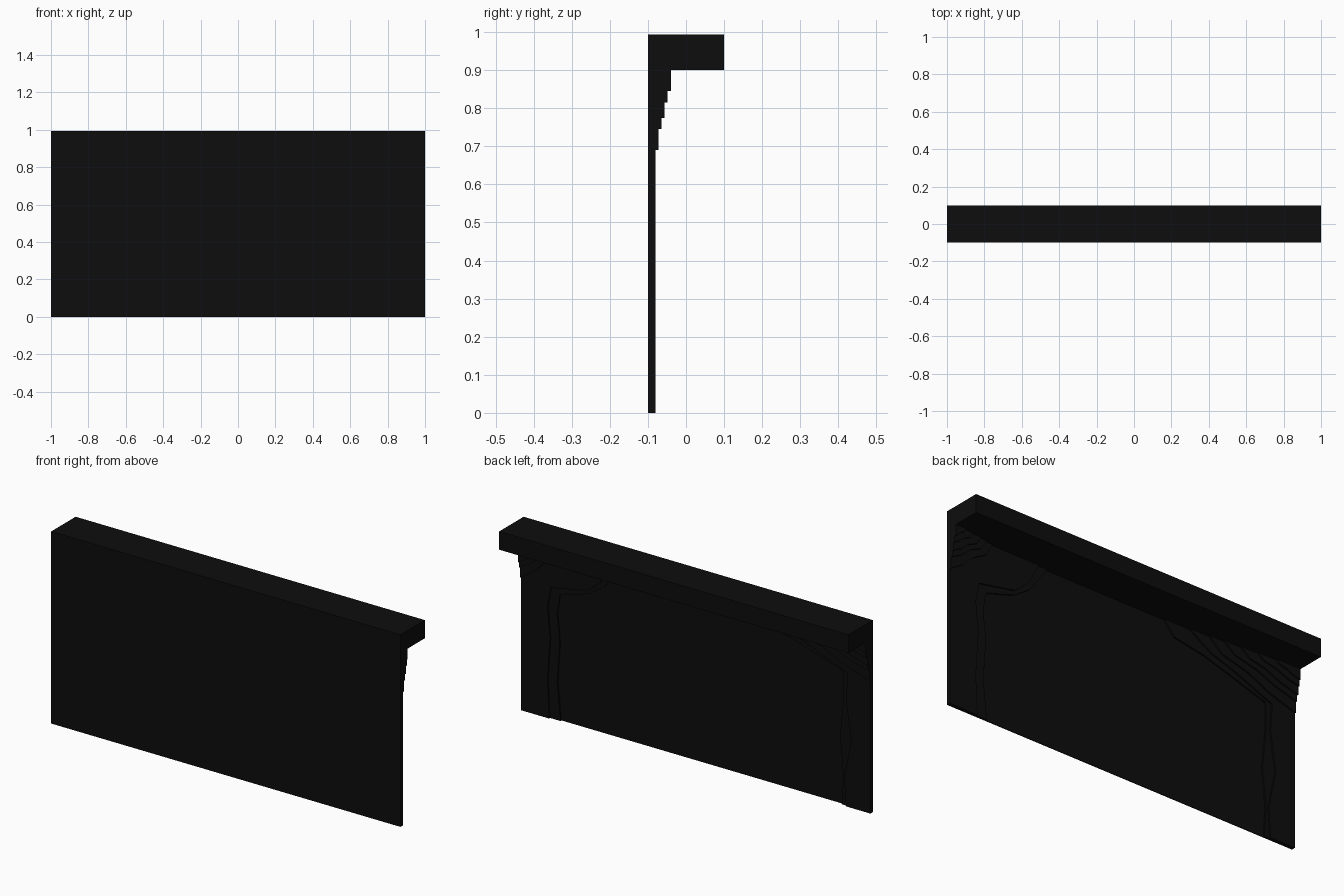
import bpy, bmesh

if "Cube" in bpy.data.objects:
    bpy.data.objects.remove(bpy.data.objects["Cube"])

black = bpy.data.materials.new("matte_black")
black.diffuse_color = (0.004, 0.004, 0.004, 1)
black.use_nodes = True
black.node_tree.nodes["Principled BSDF"].inputs["Base Color"].default_value = black.diffuse_color

FRONT, STEP, LEDGE = -0.1, 0.008, 0.9


def prism(name, outline, y0, y1):
    """Extrude an (x, z) outline from y0 to y1."""
    bm = bmesh.new()
    face = bm.faces.new([bm.verts.new((x, y0, z)) for x, z in outline])
    new = bmesh.ops.extrude_face_region(bm, geom=[face])["geom"]
    verts = [v for v in new if isinstance(v, bmesh.types.BMVert)]
    bmesh.ops.translate(bm, verts=verts, vec=(0, y1 - y0, 0))
    bmesh.ops.recalc_face_normals(bm, faces=bm.faces)
    mesh = bpy.data.meshes.new(name)
    bm.to_mesh(mesh)
    bm.free()
    mesh.materials.append(black)
    bpy.context.collection.objects.link(bpy.data.objects.new(name, mesh))


def rect(x0, x1, z0, z1):
    return [(x0, z0), (x1, z0), (x1, z1), (x0, z1)]


# Top ledge and thin back sheet
prism("top_ledge", rect(-1, 1, LEDGE, 0.994), FRONT, 0.1)
prism("wall_sheet", rect(-1, 1, 0, LEDGE), FRONT, FRONT + 0.004)

# Two contour sheets per side that run down to the floor (inner edge, bottom to top)
tall = {
    1: [
        [(0.78, 0), (0.80, 0.2), (0.785, 0.4), (0.80, 0.55), (0.785, 0.65),
         (0.62, 0.70), (0.53, 0.76), (0.43, LEDGE)],
        [(0.84, 0), (0.85, 0.2), (0.835, 0.42), (0.85, 0.58), (0.83, 0.68),
         (0.62, 0.72), (0.55, 0.78), (0.48, LEDGE)],
    ],
    -1: [
        [(-0.83, 0), (-0.84, 0.15), (-0.82, 0.35), (-0.84, 0.55), (-0.84, 0.69),
         (-0.68, 0.74), (-0.48, 0.80), (-0.31, 0.83), (-0.25, LEDGE)],
        [(-0.86, 0), (-0.85, 0.15), (-0.89, 0.35), (-0.86, 0.55), (-0.87, 0.69),
         (-0.66, 0.775), (-0.52, 0.82), (-0.39, LEDGE)],
    ],
}
for side, sheets in tall.items():
    tag = "right" if side > 0 else "left"
    for i, edge in enumerate(sheets):
        y = FRONT + 0.004 + STEP * i
        prism(f"{tag}_contour_{i}", edge + [(side, LEDGE), (side, 0)], y, y + STEP)

# Corner contour sheets, shrinking towards the upper corners
end_heights = [0.69, 0.745, 0.775, 0.815, 0.845]
reach = {1: [0.24, 0.20, 0.16, 0.11, 0.06], -1: [0.50, 0.42, 0.33, 0.24, 0.14]}
for side, widths in reach.items():
    tag = "right" if side > 0 else "left"
    for i, (z, w) in enumerate(zip(end_heights, widths)):
        h = LEDGE - z
        edge = [(1, z), (1 - 0.3 * w, z + 0.22 * h), (1 - 0.55 * w, z + 0.5 * h),
                (1 - 0.85 * w, z + 0.68 * h), (1 - w, LEDGE), (1, LEDGE)]
        y = -0.08 + STEP * i
        prism(f"{tag}_corner_contour_{i}", [(side * x, zz) for x, zz in edge],
              y, y + STEP)
